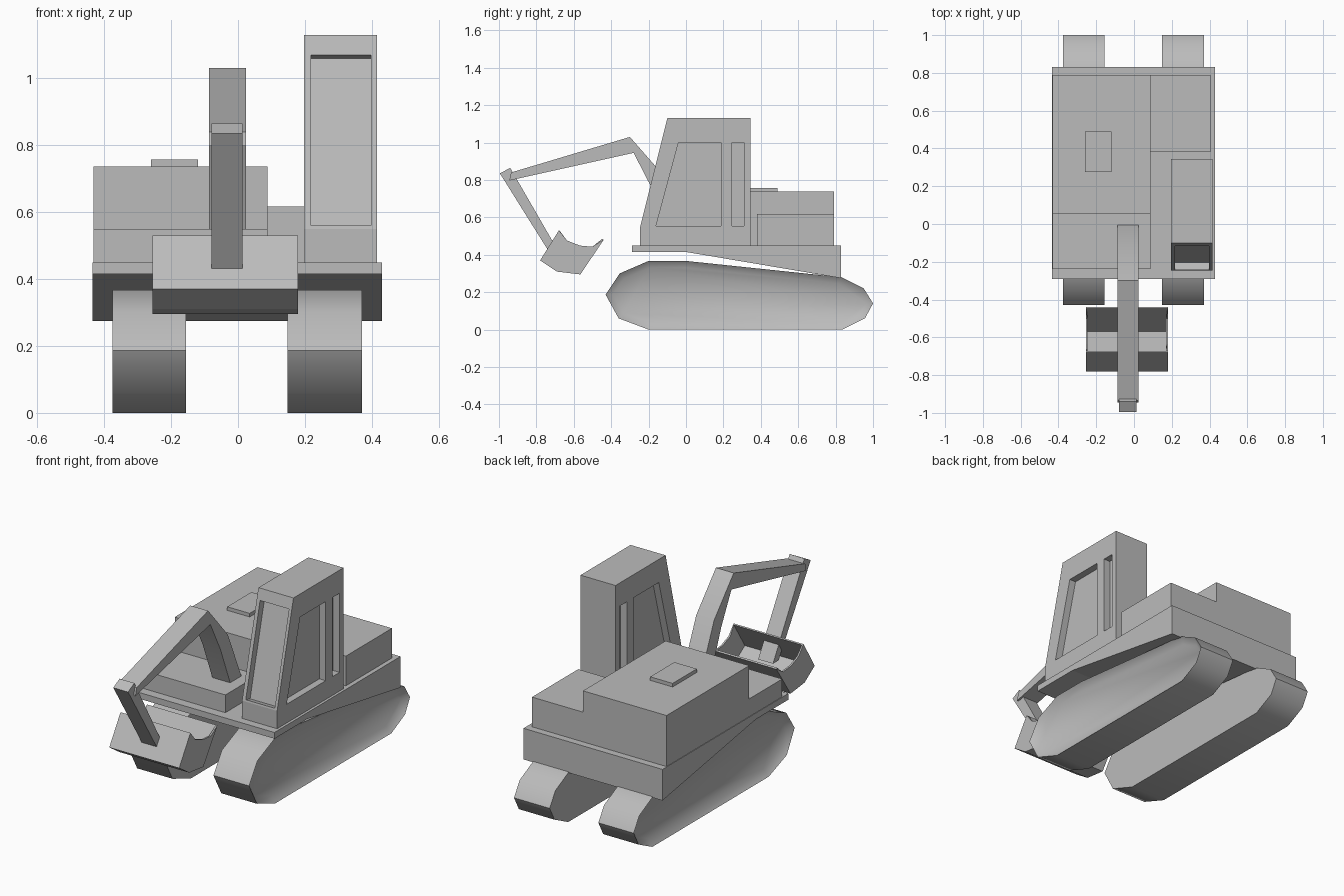
import bpy, bmesh
from math import radians
from mathutils import Vector

if "Cube" in bpy.data.objects:
    bpy.data.objects.remove(bpy.data.objects["Cube"], do_unlink=True)

grey = bpy.data.materials.new("plain_grey")
grey.use_nodes = True
grey.diffuse_color = (0.5, 0.5, 0.5, 1)
grey.node_tree.nodes["Principled BSDF"].inputs["Base Color"].default_value = (0.5, 0.5, 0.5, 1)


def finish(name, bm):
    bmesh.ops.recalc_face_normals(bm, faces=bm.faces[:])
    mesh = bpy.data.meshes.new(name)
    bm.to_mesh(mesh)
    bm.free()
    mesh.materials.append(grey)
    obj = bpy.data.objects.new(name, mesh)
    bpy.context.scene.collection.objects.link(obj)
    return obj


def prism_bm(profile, x0, x1):
    """Extrude a (y, z) outline from x0 to x1."""
    bm = bmesh.new()
    face = bm.faces.new([bm.verts.new((x0, y, z)) for y, z in profile])
    new = bmesh.ops.extrude_face_region(bm, geom=[face])["geom"]
    bmesh.ops.translate(bm, vec=(x1 - x0, 0, 0),
                        verts=[v for v in new if isinstance(v, bmesh.types.BMVert)])
    bmesh.ops.recalc_face_normals(bm, faces=bm.faces[:])
    return bm


def prism(name, profile, x0, x1):
    return finish(name, prism_bm(profile, x0, x1))


def box(name, x0, x1, y0, y1, z0, z1):
    return prism(name, [(y0, z0), (y1, z0), (y1, z1), (y0, z1)], x0, x1)


def smooth(obj, angle):
    bpy.ops.object.select_all(action='DESELECT')
    bpy.context.view_layer.objects.active = obj
    obj.select_set(True)
    bpy.ops.object.shade_smooth_by_angle(angle=radians(angle))


def apply_modifiers(obj):
    graph = bpy.context.evaluated_depsgraph_get()
    obj.data = bpy.data.meshes.new_from_object(obj.evaluated_get(graph))
    obj.modifiers.clear()


def cut(obj, cutter):
    cutter.hide_render = True
    mod = obj.modifiers.new("recess", 'BOOLEAN')
    mod.operation = 'DIFFERENCE'
    mod.solver = 'EXACT'
    mod.object = cutter
    apply_modifiers(obj)
    bpy.data.objects.remove(cutter, do_unlink=True)


# Tracks, with a recessed panel on the outer side
track = [(-.43, .187), (-.355, .30), (-.2, .367), (0, .367), (.83, .28), (.95, .22),
         (1, .14), (.957, .06), (.835, 0), (-.2, 0), (-.36, .06)]
for name, x0, x1, side in (("left_track", .148, .37, 1), ("right_track", -.375, -.155, -1)):
    bm = prism_bm(track, x0, x1)
    outer = [f for f in bm.faces if f.normal.x * side > .9]
    bmesh.ops.inset_region(bm, faces=outer, thickness=.036, depth=-.03)
    smooth(finish(name, bm), 50)

# Deck and engine housing
prism("deck", [(-.29, .45), (.83, .45), (.83, .275), (0, .415), (-.29, .415)], -.435, .43)
box("engine_housing", -.432, .088, .055, .79, .45, .737)
box("boom_mount", -.432, .088, -.238, .055, .45, .55)
box("side_housing", .088, .405, .38, .79, .45, .617)
box("top_hatch", -.26, -.12, .275, .49, .737, .757)

# Cab with recessed windows on the front and both sides
cab = prism("cab", [(-.245, .45), (-.245, .55), (-.1, 1.13), (.345, 1.13), (.345, .45)], .197, .415)
windows = ([(-.04, 1), (.187, 1), (.187, .555), (-.16, .555)],
           [(.245, 1), (.31, 1), (.31, .555), (.245, .555)])
for x0, x1 in ((.375, .5), (.1, .237)):
    for outline in windows:
        cut(cab, prism("window_cutter", outline, x0, x1))
base = Vector((-.245, .55))
along = (Vector((-.1, 1.13)) - base).normalized()
inward = Vector((along.y, -along.x))
corners = [base + along * a + inward * d for a, d in ((.01, -.1), (.535, -.1), (.535, .04), (.01, .04))]
cut(cab, prism("front_window_cutter", corners, .218, .398))

# Boom and stick
boom = prism("boom", [(-.935, .84), (-.30, 1.03), (-.125, .83), (0, .54), (-.1, .54),
                      (-.19, .77), (-.28, .945), (-.945, .797)], -.087, .024)
smooth(boom, 25)
prism("stick", [(-.995, .835), (-.94, .865), (-.66, .38), (-.71, .38)], -.079, .013)

# Open bucket: folded sheet plus two side plates, thickened inwards
shell = [(-.68, .53), (-.78, .37), (-.69, .31), (-.565, .295), (-.44, .48)]
rim = [(-.50, .443), (-.567, .449), (-.636, .476)]
bm = bmesh.new()
rows = [[bm.verts.new((x, y, z)) for y, z in shell + rim] for x in (-.255, .18)]
for row in rows:
    bm.faces.new(row)
for i in range(len(shell) - 1):
    bm.faces.new((rows[0][i], rows[0][i + 1], rows[1][i + 1], rows[1][i]))
bucket = finish("bucket", bm)
thick = bucket.modifiers.new("thickness", 'SOLIDIFY')
thick.thickness = .01
thick.offset = -1
apply_modifiers(bucket)
